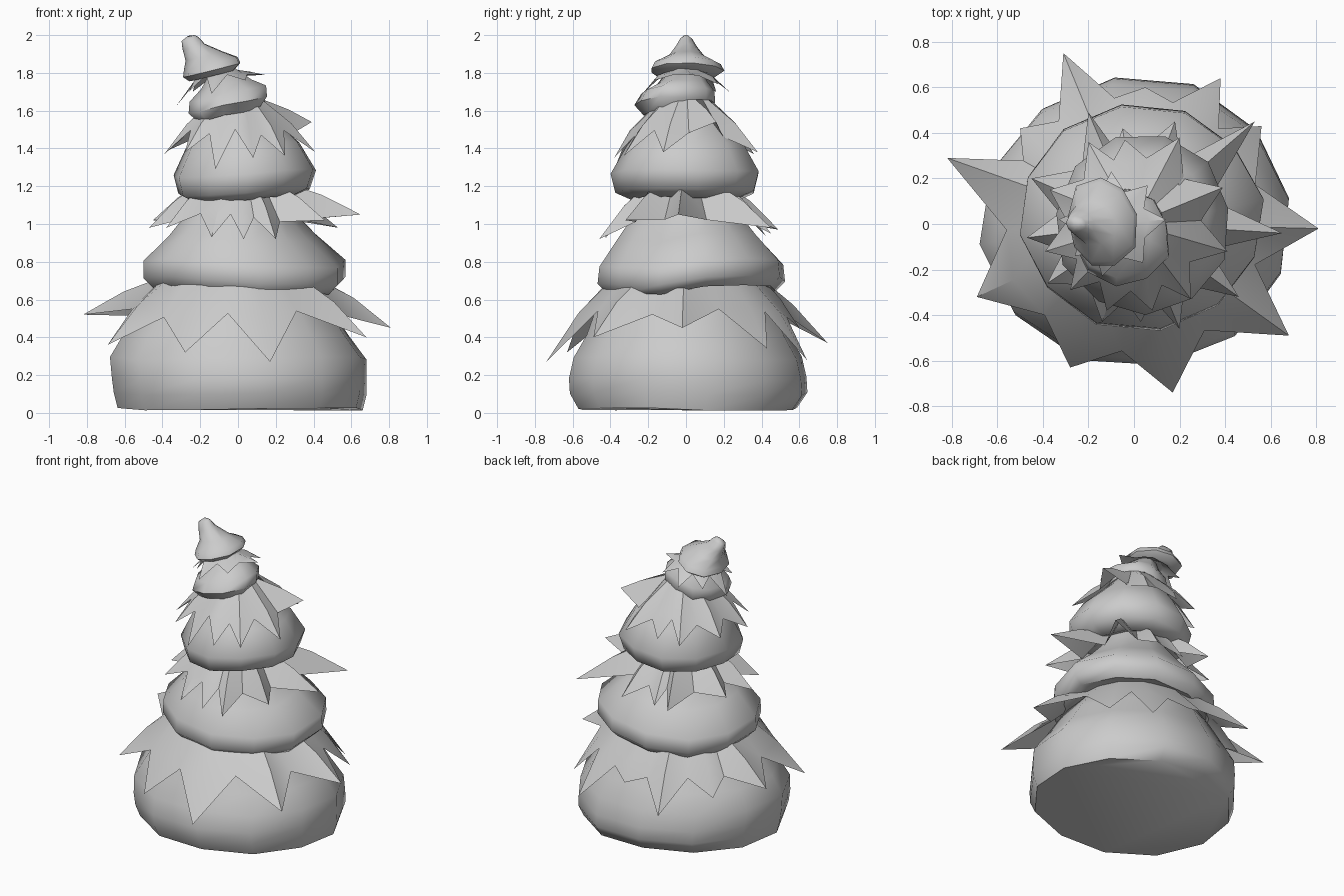
import bpy, bmesh, math, random

random.seed(4)


def finish(bm, name, angle):
    bmesh.ops.recalc_face_normals(bm, faces=bm.faces)
    me = bpy.data.meshes.new(name)
    bm.to_mesh(me)
    bm.free()
    ob = bpy.data.objects.new(name, me)
    bpy.context.collection.objects.link(ob)
    bpy.ops.object.select_all(action='DESELECT')
    ob.select_set(True)
    bpy.context.view_layer.objects.active = ob
    bpy.ops.object.shade_smooth_by_angle(angle=math.radians(angle))
    return ob


def tier(name, rings, sides=12, tilt=0.0, jitter=0.02, wave=0.01, sag=0.0):
    """Loft of irregular rings: (z, centre x, centre y, radius x, radius y)."""
    bm = bmesh.new()
    wob = [1.015 + random.uniform(-jitter, jitter) for _ in range(sides)]
    dip = [random.uniform(-wave, wave) for _ in range(sides)]
    loops = []
    for z, cx, cy, rx, ry in rings:
        loop = []
        for i in range(sides):
            a = 2 * math.pi * (i + 0.3) / sides
            dx, dy = rx * wob[i] * math.cos(a), ry * wob[i] * math.sin(a)
            drop = sag * math.cos(2 * (a + math.radians(50)))
            loop.append(bm.verts.new((cx + dx, cy + dy, z + dip[i] - drop + tilt * dx)))
        loops.append(loop)
    for lo, hi in zip(loops, loops[1:]):
        for i in range(sides):
            j = (i + 1) % sides
            bm.faces.new((lo[i], lo[j], hi[j], hi[i]))
    bm.faces.new(loops[0][::-1])
    bm.faces.new(loops[-1])
    return finish(bm, name, 60)


def skirt(name, c, inner, valley, tips):
    """Ridged leaves: collar (radius, z), valleys (radius, z), leaf tips (x, y, z)."""
    bm = bmesh.new()
    ang = lambda t: math.atan2(t[1] - c[1], t[0] - c[0]) % (2 * math.pi)
    tips = sorted(tips, key=ang)
    n = len(tips)

    def pt(a, r, z):
        return bm.verts.new((c[0] + r * math.cos(a), c[1] + r * math.sin(a), z))

    top, mid, ends = [], [], []
    for k, t in enumerate(tips):
        a = ang(t)
        b = ang(tips[(k + 1) % n])
        if b < a:
            b += 2 * math.pi
        h = (a + b) / 2
        top += [pt(a, *inner), pt(h, *inner)]
        # The ridge follows its own tip, arched a little upward
        r = math.hypot(t[0] - c[0], t[1] - c[1])
        ridge = (inner[0] + 0.55 * (r - inner[0]), inner[1] + 0.45 * (t[2] - inner[1]))
        dz = random.uniform(-0.02, 0.03)
        mid += [pt(a, *ridge), pt(h, valley[0], valley[1] + dz)]
        ends.append(bm.verts.new(t))
    m = 2 * n
    for i in range(m):
        j = (i + 1) % m
        bm.faces.new((top[i], mid[i], mid[j], top[j]))
    for k in range(n):
        bm.faces.new((mid[2 * k - 1], ends[k], mid[2 * k]))
        bm.faces.new((mid[2 * k], ends[k], mid[2 * k + 1]))
    return finish(bm, name, 35)


# Stacked foliage tiers
tier("bottom_tier", [(0.02, 0.02, 0.01, 0.645, 0.585), (0.10, 0.02, 0.015, 0.665, 0.635),
                     (0.18, 0.015, 0.01, 0.67, 0.635), (0.29, 0.01, 0.01, 0.675, 0.61),
                     (0.41, 0, 0.01, 0.595, 0.54), (0.55, 0, 0, 0.50, 0.48),
                     (0.74, 0, 0, 0.36, 0.36)])
tier("second_tier", [(0.68, 0.03, 0.03, 0.36, 0.33), (0.65, 0.03, 0.03, 0.48, 0.44),
                     (0.70, 0.03, 0.03, 0.53, 0.49), (0.79, 0.03, 0.03, 0.53, 0.48),
                     (0.93, 0.02, 0.01, 0.38, 0.37), (1.08, 0.01, 0, 0.25, 0.26),
                     (1.24, 0.01, 0, 0.17, 0.17)], sag=0.025)
tier("third_tier", [(1.17, 0.03, 0, 0.18, 0.18), (1.13, 0.03, 0, 0.26, 0.28),
                    (1.17, 0.035, 0, 0.35, 0.37), (1.27, 0.04, 0, 0.38, 0.395),
                    (1.42, 0.03, 0, 0.30, 0.31), (1.56, 0, 0, 0.19, 0.20),
                    (1.66, -0.01, 0, 0.12, 0.13)], sides=11, tilt=0.05)
tier("fourth_tier", [(1.60, -0.05, -0.04, 0.09, 0.09), (1.575, -0.05, -0.04, 0.16, 0.17),
                     (1.63, -0.05, -0.045, 0.205, 0.21), (1.69, -0.05, -0.03, 0.20, 0.19),
                     (1.74, -0.06, -0.01, 0.13, 0.13), (1.82, -0.08, 0, 0.06, 0.08)],
     sides=10, tilt=0.25, jitter=0.09)

# Leaning cap with a blunt tip
tier("top_cap", [(1.79, -0.15, 0, 0.07, 0.10), (1.785, -0.14, 0, 0.12, 0.16),
                 (1.815, -0.14, 0, 0.155, 0.205), (1.85, -0.145, 0, 0.145, 0.185),
                 (1.89, -0.18, 0, 0.10, 0.10), (1.94, -0.235, 0, 0.06, 0.06),
                 (1.98, -0.255, 0, 0.045, 0.035), (1.997, -0.25, 0, 0.02, 0.015)],
     sides=9, tilt=0.25, jitter=0.09, wave=0.003)

# Pointed leaf skirts between the tiers
skirt("bottom_leaves", (0, 0), (0.37, 0.74), (0.56, 0.52),
      [(0.81, -0.02, 0.45), (0.56, 0.43, 0.34), (0.38, 0.64, 0.28), (0.05, 0.60, 0.45),
       (-0.31, 0.75, 0.37), (-0.50, 0.42, 0.42), (-0.82, 0.29, 0.52), (-0.69, -0.32, 0.36),
       (-0.28, -0.63, 0.32), (0.17, -0.74, 0.27), (0.68, -0.49, 0.40)])
skirt("second_leaves", (0.01, 0), (0.18, 1.24), (0.34, 1.03),
      [(0.65, -0.04, 1.05), (0.53, 0.45, 0.98), (0.18, 0.45, 0.95), (-0.05, 0.42, 0.94),
       (-0.20, 0.49, 0.97), (-0.45, 0.20, 1.02), (-0.47, -0.06, 0.98), (-0.38, -0.26, 0.98),
       (-0.14, -0.43, 0.93), (0.03, -0.43, 0.92), (0.20, -0.46, 0.92), (0.46, -0.32, 1.02)])
skirt("third_leaves", (0, 0), (0.13, 1.66), (0.295, 1.47),
      [(0.39, 0.16, 1.54), (0.20, 0.38, 1.38), (-0.04, 0.37, 1.38), (-0.20, 0.36, 1.37),
       (-0.37, 0.15, 1.39), (-0.39, -0.12, 1.37), (-0.28, -0.29, 1.38),
       (-0.12, -0.38, 1.29), (0.08, -0.38, 1.35), (0.25, -0.33, 1.36), (0.41, -0.12, 1.38)])
skirt("top_leaves", (-0.09, 0), (0.06, 1.82), (0.15, 1.765),
      [(0.14, 0.02, 1.79), (0.06, 0.17, 1.74), (-0.10, 0.23, 1.70), (-0.24, 0.16, 1.70),
       (-0.33, 0.02, 1.62), (-0.26, -0.14, 1.70), (-0.14, -0.23, 1.69), (0.04, -0.17, 1.76)])
